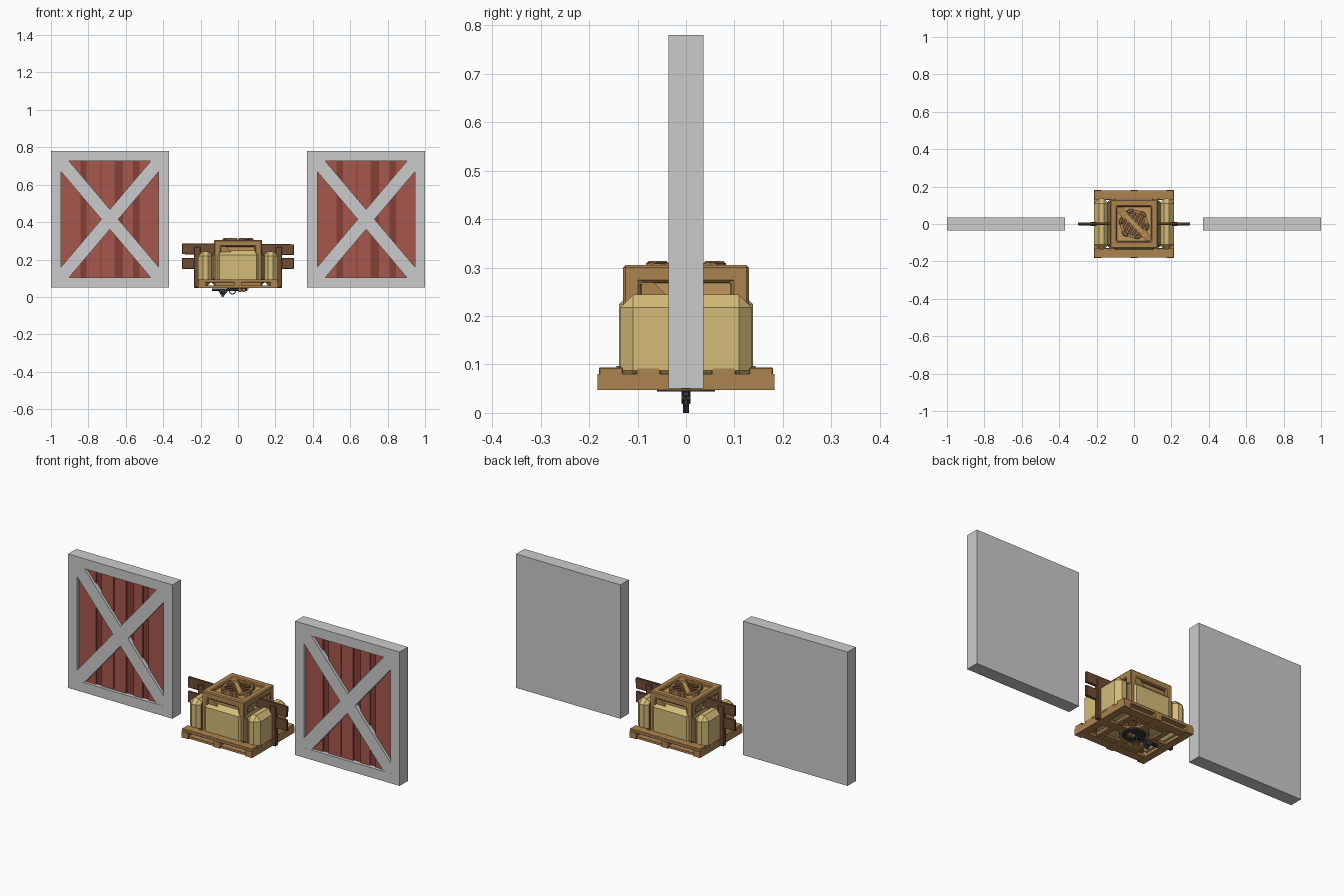
import bpy, bmesh, math
from mathutils import Matrix, Vector

if "Cube" in bpy.data.objects:
    bpy.data.objects.remove(bpy.data.objects["Cube"])


def material(name, rgb):
    m = bpy.data.materials.new(name)
    m.diffuse_color = (*rgb, 1)
    m.use_nodes = True
    m.node_tree.nodes["Principled BSDF"].inputs["Base Color"].default_value = m.diffuse_color
    return m


RED = material("red_paint", (0.39, 0.095, 0.073))
DARK_RED = material("dark_red_paint", (0.24, 0.05, 0.04))
HAY = material("hay", (0.66, 0.5, 0.19))
STRAP = material("strap", (0.2, 0.15, 0.06))
WOOD = material("wood", (0.42, 0.23, 0.08))
PALE = material("pale_wood", (0.52, 0.31, 0.11))
DARK = material("dark_wood", (0.16, 0.075, 0.035))
IRON = material("iron", (0.04, 0.04, 0.045))
STEEL = material("steel", (0.2, 0.21, 0.23))


def finish(bm, name, mat=None, bevel=0, segments=1):
    bmesh.ops.recalc_face_normals(bm, faces=bm.faces)
    me = bpy.data.meshes.new(name)
    bm.to_mesh(me)
    bm.free()
    ob = bpy.data.objects.new(name, me)
    bpy.context.collection.objects.link(ob)
    if mat:
        me.materials.append(mat)
    if bevel:
        b = ob.modifiers.new("bevel", 'BEVEL')
        b.width, b.segments = bevel, segments
    return ob


def box_bm(x, y, z):
    bm = bmesh.new()
    c = [(a[0] + a[1]) / 2 for a in (x, y, z)]
    s = [a[1] - a[0] for a in (x, y, z)]
    bmesh.ops.create_cube(bm, size=1, matrix=Matrix.Translation(c) @ Matrix.Diagonal((*s, 1)))
    return bm


def box(name, x, y, z, mat=None, bevel=0, tilt=0, segments=1):
    bm = box_bm(x, y, z)
    if tilt:
        c = Vector(((x[0] + x[1]) / 2, (y[0] + y[1]) / 2, (z[0] + z[1]) / 2))
        bmesh.ops.rotate(bm, verts=bm.verts, cent=c, matrix=Matrix.Rotation(tilt, 3, 'Y'))
    return finish(bm, name, mat, bevel, segments)


def prism(name, pts, y0, y1, mat=None, bevel=0):
    # Outline in x and z, extruded along y
    bm = bmesh.new()
    f = bm.faces.new([bm.verts.new((px, y0, pz)) for px, pz in pts])
    g = bmesh.ops.extrude_face_region(bm, geom=[f])
    bmesh.ops.translate(bm, vec=(0, y1 - y0, 0),
                        verts=[v for v in g["geom"] if isinstance(v, bmesh.types.BMVert)])
    return finish(bm, name, mat, bevel)


def recess(bm, faces, border, depth):
    bm.normal_update()
    for f in faces:
        bmesh.ops.inset_region(bm, faces=[f], thickness=border, use_even_offset=True)
        n = f.normal.copy()
        r = bmesh.ops.extrude_discrete_faces(bm, faces=[f])["faces"][0]
        bmesh.ops.translate(bm, vec=-n * depth, verts=r.verts)


# Barn doors: recessed grey slab, red boards, battens and cross braces
for side, cx in (("left", -0.685), ("right", 0.685)):
    bm = box_bm((cx - 0.315, cx + 0.315), (-0.036, 0.036), (0.05, 0.78))
    bm.normal_update()
    recess(bm, [f for f in bm.faces if f.normal.y < -0.9], 0.054, 0.03)
    finish(bm, side + "_door_frame")
    x0, x1, z0, z1 = cx - 0.261, cx + 0.261, 0.104, 0.726
    box(side + "_door_backing", (x0, x1), (-0.012, 0.0), (z0, z1), DARK_RED)
    edges = [(0, 0.103), (0.137, 0.21), (0.215, 0.285), (0.33, 0.385), (0.42, 0.522)]
    for i, (a, b) in enumerate(edges):
        box(f"{side}_door_board_{i}", (x0 + a, x0 + b), (-0.02, -0.01), (z0, z1), RED)
    u, w = 0.043, 0.056
    for i in (0, 1):
        pts = [(x0, z0), (x0 + u, z0), (x1, z1 - w), (x1, z1), (x1 - u, z1), (x0, z0 + w)]
        if i:
            pts = [(2 * cx - px, pz) for px, pz in pts]
        prism(f"{side}_door_brace_{i}", pts, -0.0358 + i * 0.0004, -0.006)

# Pallet: bearers front to back, deck boards across, bottom boards
for i, x in enumerate((-0.193, 0, 0.193)):
    box(f"pallet_bearer_{i}", (x - 0.02, x + 0.02), (-0.183, 0.183), (0.047, 0.08), WOOD)
for i, y in enumerate((-0.155, -0.078, 0, 0.078, 0.155)):
    box(f"pallet_deck_{i}", (-0.213, 0.213), (y - 0.025, y + 0.025), (0.077, 0.094), WOOD, 0.002)
for i, y in enumerate((-0.152, 0, 0.152)):
    box(f"pallet_base_{i}", (-0.211, 0.211), (y - 0.024, y + 0.024), (0.0475, 0.06), WOOD)

# Hay bale: bulging middle, two ends, sunken straps
box("hay_middle", (-0.124, 0.124), (-0.138, 0.138), (0.062, 0.249), HAY, 0.024)
for s, n in ((-1, "left"), (1, "right")):
    box("hay_end_" + n, sorted((s * 0.134, s * 0.213)), (-0.135, 0.135), (0.062, 0.244), HAY, 0.026)
    box("hay_strap_" + n, sorted((s * 0.112, s * 0.146)), (-0.128, 0.128), (0.065, 0.238), STRAP, 0.02)
    for y in (-0.137, 0.137):
        box("strap_knot_" + n, sorted((s * 0.122, s * 0.136)), (y - 0.006, y + 0.006),
            (0.085, 0.097), STRAP)

# Crate with a recessed panel and diagonal on every face
bm = box_bm((-0.128, 0.128), (-0.13, 0.13), (0.049, 0.305))
recess(bm, list(bm.faces), 0.036, 0.02)
finish(bm, "crate_frame", WOOD, 0.005)
C = Matrix.Translation((0, 0, 0.177))
turns = [Matrix.Rotation(math.pi / 2 * k, 4, 'Z') for k in range(4)]
turns += [Matrix.Rotation(math.pi / 2 * k, 4, 'X') for k in (-1, 1)]
for i, r in enumerate(turns):
    p, q = 0.092, 0.066
    panel = box_bm((-p, p), (-0.112, -0.107), (-p, p))
    panel.transform(C @ r)
    finish(panel, f"crate_panel_{i}", PALE)
    bar = prism(f"crate_diagonal_{i}", [(-p, p), (-p, q), (q, -p), (p, -p), (p, -q), (-q, p)],
                -0.124, -0.108, WOOD)
    bar.data.transform(C @ r)

# Barrel poking out of the crate top: hexagonal rim, slats, hoop lugs
bm = bmesh.new()
bmesh.ops.create_cone(bm, cap_ends=True, segments=6, radius1=0.08, radius2=0.086, depth=0.262,
                      matrix=Matrix.Translation((0, 0, 0.178)) @ Matrix.Rotation(0.3, 4, 'Z'))
bm.normal_update()
recess(bm, [f for f in bm.faces if f.normal.z > 0.9], 0.014, 0.016)
finish(bm, "barrel", WOOD)
for k in range(-2, 3):
    half = 0.066 - abs(k) * 0.011
    slat = box_bm((k * 0.024 - 0.009, k * 0.024 + 0.009), (-half, half), (0.285, 0.302))
    slat.transform(Matrix.Rotation(-0.5, 4, 'Z'))
    finish(slat, f"barrel_slat_{k + 2}", DARK)
bar = box_bm((-0.085, 0.085), (-0.011, 0.011), (0.29, 0.308))
bar.transform(Matrix.Rotation(-math.pi / 4, 4, 'Z'))
finish(bar, "barrel_lid_bar", PALE)
for k in range(6):
    lug = box_bm((0.064, 0.08), (-0.018, 0.018), (0.29, 0.314))
    lug.transform(Matrix.Rotation(0.3 + math.pi / 6 + k * math.pi / 3, 4, 'Z'))
    finish(lug, f"barrel_lug_{k}", WOOD, 0.004)

# Fence section running through the middle
for s, n in ((-1, "left"), (1, "right")):
    box("fence_post_" + n, sorted((s * 0.2, s * 0.235)), (-0.011, 0.011), (0.049, 0.268), DARK, 0.003)
box("fence_rail_low", (-0.299, 0.299), (-0.007, 0.007), (0.15, 0.208), DARK, 0.002)
box("fence_rail_high", (-0.299, 0.299), (-0.006, 0.008), (0.226, 0.284), DARK, 0.002, 0.008)

# Tool hanging beneath: shaft, stepped spike, ring and wooden grips
box("tool_shaft", (-0.14, 0.05), (-0.008, 0.008), (0.032, 0.046), IRON, 0.003)
prism("tool_spike_root", [(-0.112, 0.04), (-0.045, 0.042), (-0.066, 0.018), (-0.096, 0.02)],
      -0.0095, 0.0095, IRON, 0.002)
prism("tool_spike_tip", [(-0.098, 0.022), (-0.064, 0.022), (-0.078, 0.0), (-0.086, 0.0)],
      -0.006, 0.006, IRON)
bpy.ops.mesh.primitive_torus_add(major_segments=12, minor_segments=6, major_radius=0.017,
                                 minor_radius=0.003, location=(-0.03, 0, 0.033),
                                 rotation=(math.pi / 2, 0, 0))
ring = bpy.context.object
ring.name = "tool_ring"
ring.data.materials.append(STEEL)
for i, x in enumerate((0.002, 0.022)):
    box(f"tool_grip_{i}", (x, x + 0.017), (-0.009, 0.009), (0.027, 0.05), WOOD, 0.002, -0.2)
bm = bmesh.new()
bmesh.ops.create_cone(bm, cap_ends=True, segments=12, radius1=0.06, radius2=0.06, depth=0.012,
                      matrix=Matrix.Translation((0, 0, 0.05)))
finish(bm, "barrel_base_hoop", IRON)
